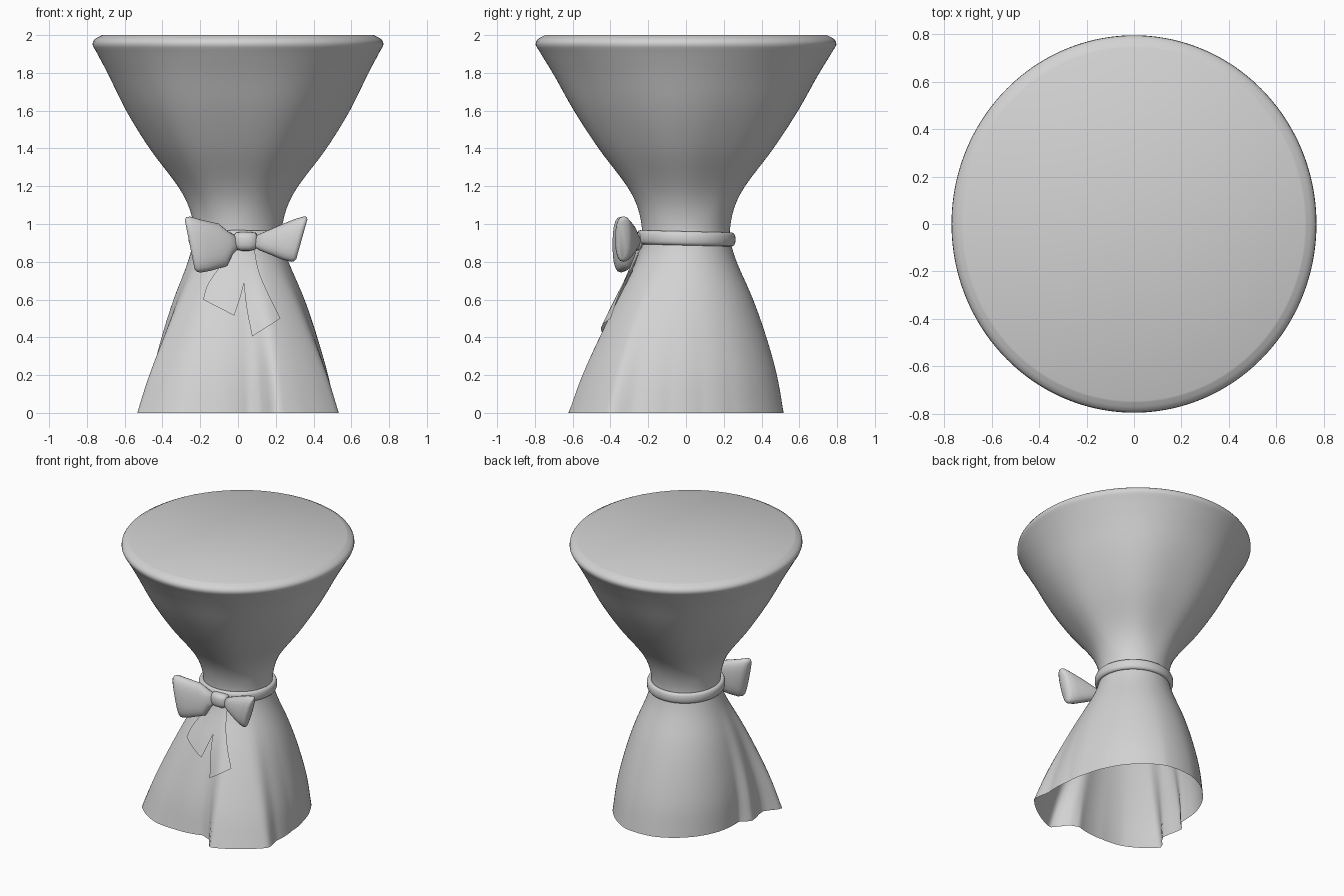
import bpy, bmesh, math
from math import sin, cos, pi, radians, degrees, atan2, sqrt

if "Cube" in bpy.data.objects:
    bpy.data.objects.remove(bpy.data.objects["Cube"])

grey = bpy.data.materials.new("soft_grey_cloth")
grey.diffuse_color = (0.65, 0.65, 0.65, 1)
grey.use_nodes = True
grey.node_tree.nodes["Principled BSDF"].inputs["Base Color"].default_value = grey.diffuse_color

# Cloth profile (z, radius) and hem outline (angle, radius)
PROFILE = [(0, .515), (.2, .48), (.4, .425), (.6, .355), (.8, .268), (.88, .242),
           (.93, .232), (1.0, .236), (1.1, .262), (1.2, .315), (1.4, .465),
           (1.6, .593), (1.8, .70), (1.92, .769), (1.95, .785), (1.978, .774), (2.0, .735)]
HEM = [(10, .485), (30, .485), (50, .5), (74, .525), (100, .51), (125, .475), (146, .45),
       (170, .425), (183, .42), (189, .49), (202, .5), (209, .52), (213, .645), (225, .625),
       (238, .6), (253, .55), (277, .5), (284, .54), (288, .66), (306, .66),
       (323, .67), (331, .585), (350, .515), (370, .485)]


def lookup(table, t, smooth=True):
    """Interpolate a table of (key, value) pairs."""
    n = len(table)
    t = min(max(t, table[0][0]), table[-1][0])
    i = next(k for k in range(n - 1) if t <= table[k + 1][0])
    (a, va), (b, vb) = table[i], table[i + 1]
    u = (t - a) / (b - a)
    if not smooth:
        return va + (vb - va) * u

    def slope(k):
        p, q = table[max(k - 1, 0)], table[min(k + 1, n - 1)]
        return (q[1] - p[1]) / (q[0] - p[0]) * (b - a)
    u2, u3 = u * u, u * u * u
    return ((2 * u3 - 3 * u2 + 1) * va + (u3 - 2 * u2 + u) * slope(i)
            + (3 * u2 - 2 * u3) * vb + (u3 - u2) * slope(i + 1))


def hem_radius(d):
    d %= 360
    return lookup(HEM, d + 360 if d < 10 else d, False)


def cloth_radius(z, ang):
    r = lookup(PROFILE, z)
    if z < .85:  # hem folds soften and fade upwards
        d, w = degrees(ang), 1 + 12 * z
        hem = sum(hem_radius(d + w * k / 5) * (6 - abs(k)) for k in range(-5, 6)) / 36
        r += (hem - .515) * (1 - z / .85) ** 1.2
    if 1 < z < 1.9:  # faint pulled folds above the sash
        r += .008 * cos(6 * ang + .6) * sin(pi * (z - 1) / .9)
    return r


def cloth_point(z, ang):
    r = cloth_radius(z, ang)
    w = max(0, min(1, z - 1))
    return (r * cos(ang) * (1 - .02 * w), r * sin(ang) * (1 + .015 * w), z)


def skin(name, rings, closed=True, caps=(False, False), angle=40):
    """Join rows of points with quads."""
    bm = bmesh.new()
    rows = [[bm.verts.new(p) for p in ring] for ring in rings]
    n = len(rows[0])
    for a, b in zip(rows, rows[1:]):
        for j in range(n if closed else n - 1):
            k = (j + 1) % n
            bm.faces.new((a[j], a[k], b[k], b[j]))
    if caps[0]:
        bm.faces.new(rows[0][::-1])
    if caps[1]:
        bm.faces.new(rows[-1])
    if all(caps):
        bmesh.ops.recalc_face_normals(bm, faces=bm.faces)
    me = bpy.data.meshes.new(name)
    bm.to_mesh(me)
    bm.free()
    me.shade_smooth()
    me.set_sharp_from_angle(angle=radians(angle))
    me.materials.append(grey)
    ob = bpy.data.objects.new(name, me)
    bpy.context.collection.objects.link(ob)
    return ob


# Tablecloth: one open shell, closed on top
N = 180
heights = [i * 1.92 / 48 for i in range(49)] + [1.935, 1.95, 1.965, 1.978, 1.988, 1.996, 2.0]
skin("tablecloth", [[cloth_point(z, 2 * pi * j / N) for j in range(N)] for z in heights],
     caps=(False, True), angle=70)

# Sash: rounded band around the waist, slightly tilted
M, K = 64, 16
band = []
for i in range(M + 1):
    t = 2 * pi * i / M
    ring = []
    for k in range(K):
        a = 2 * pi * k / K
        r = .242 + .02 * cos(a)
        z = .924 + .037 * math.copysign(abs(sin(a)) ** .7, sin(a)) - .006 * sin(t)
        ring.append((r * cos(t), r * sin(t), z))
    band.append(ring)
sash = skin("sash", band)
bm = bmesh.new()
bm.from_mesh(sash.data)
bmesh.ops.remove_doubles(bm, verts=bm.verts, dist=1e-5)
bmesh.ops.recalc_face_normals(bm, faces=bm.faces)
bm.to_mesh(sash.data)
bm.free()


def loop(name, sections, lean):
    """Puffy loft; section = x, y, z, half height, half thickness."""
    rings = []
    for x, y, z, h, t in sections:
        ring = []
        for k in range(20):
            a = 2 * pi * k / 20
            c, s = cos(a), sin(a)
            c, s = math.copysign(abs(c) ** .8, c), math.copysign(abs(s) ** .8, s)
            ring.append((x + lean * h * s, y + t * c, z + h * s))
        rings.append(ring)
    return skin(name, rings, caps=(True, True), angle=60)


# Bow loops and knot
loop("bow_loop_left", [(0, -.265, .905, .03, .025), (-.04, -.28, .90, .06, .035),
                       (-.08, -.297, .89, .112, .042), (-.17, -.325, .888, .135, .048),
                       (-.225, -.343, .891, .148, .046), (-.245, -.35, .891, .145, .037),
                       (-.256, -.354, .891, .13, .02)], -.2)
loop("bow_loop_right", [(.09, -.265, .91, .03, .025), (.13, -.28, .91, .05, .035),
                        (.20, -.30, .915, .08, .045), (.27, -.32, .918, .108, .048),
                        (.315, -.33, .92, .12, .045), (.33, -.335, .92, .118, .036),
                        (.338, -.338, .92, .105, .02)], .28)
loop("bow_knot", [(-.02, -.262, .91, .035, .025), (-.01, -.265, .91, .045, .034),
                  (.02, -.268, .908, .05, .04), (.06, -.268, .908, .05, .04),
                  (.09, -.265, .91, .045, .034), (.10, -.262, .91, .035, .025)], 0)


# Ribbon tails lying just over the cloth
def tail(name, left, right, gap):
    rows = []
    for i in range(15):
        t = i / 14
        (xa, za), (xb, zb) = [[lookup([(k / 3, p[c]) for k, p in enumerate(e)], t)
                               for c in (0, 1)] for e in (left, right)]
        row = []
        for j in range(9):
            u = j / 8
            x, z = xa + (xb - xa) * u, za + (zb - za) * u
            y = -.3
            for _ in range(4):
                r = cloth_radius(z, atan2(y, x))
                y = -sqrt(max(r * r - x * x, .01))
            row.append((x, y - gap, z))
        rows.append(row[::-1])
    skin(name, rows, closed=False)


tail("ribbon_tail_left", [(0, .88), (-.09, .78), (-.16, .68), (-.185, .60)],
     [(.05, .88), (.045, .77), (.02, .64), (-.02, .515)], .012)
tail("ribbon_tail_right", [(.03, .88), (.03, .72), (.045, .56), (.075, .405)],
     [(.085, .88), (.11, .75), (.165, .62), (.225, .50)], .018)
